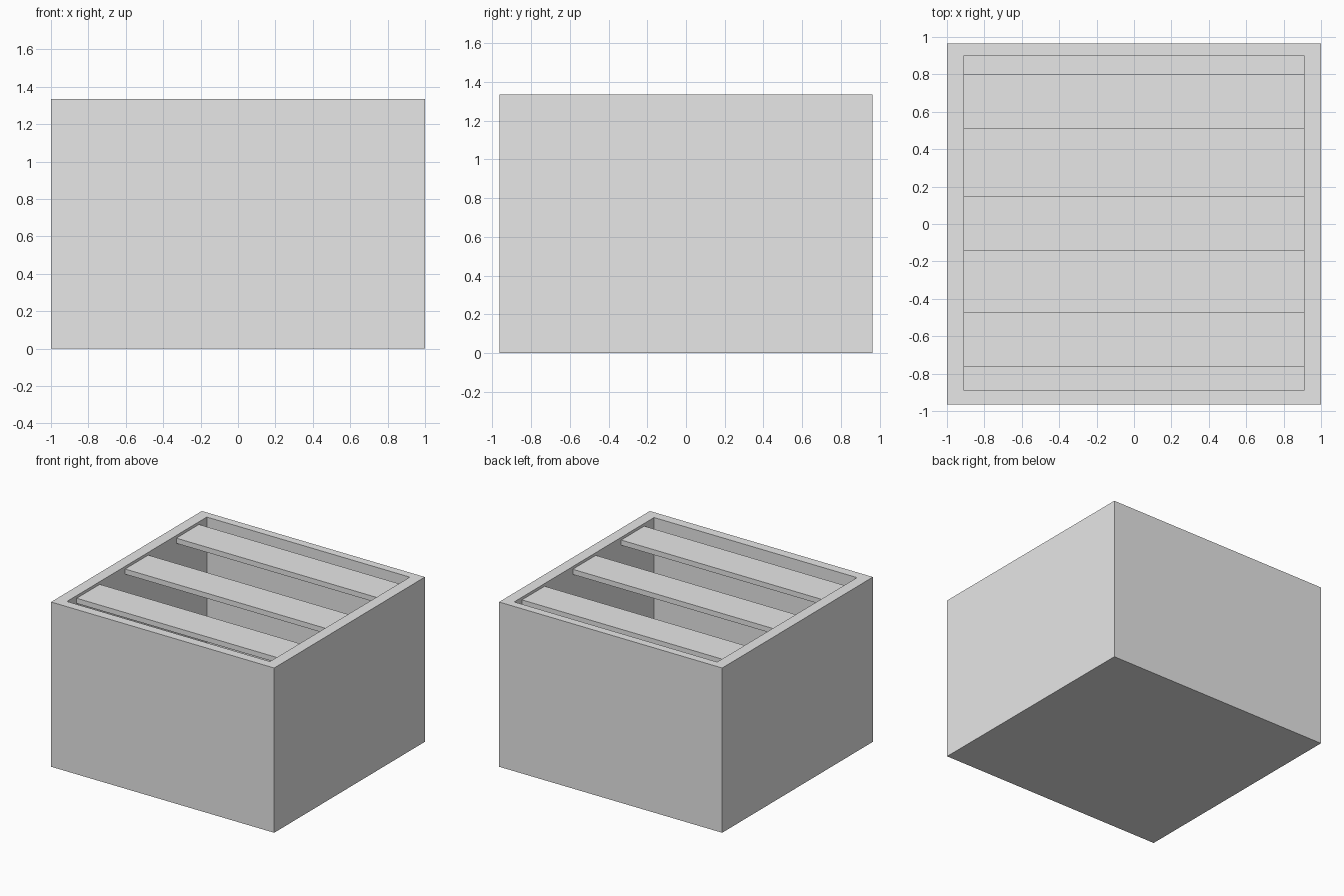
import bpy
import bmesh
from mathutils import Matrix, Vector

cube = bpy.data.objects.get("Cube")
if cube:
    bpy.data.objects.remove(cube, do_unlink=True)

grey = bpy.data.materials.new("light_grey")
grey.use_nodes = True
colour = (0.8, 0.8, 0.8, 1)
grey.diffuse_color = colour
grey.node_tree.nodes["Principled BSDF"].inputs["Base Color"].default_value = colour


def box(name, low, high):
    """Axis-aligned box between two corners."""
    low, high = Vector(low), Vector(high)
    bm = bmesh.new()
    bmesh.ops.create_cube(bm, size=1, matrix=Matrix.Translation((low + high) / 2)
                          @ Matrix.Diagonal((*(high - low), 1)))
    mesh = bpy.data.meshes.new(name)
    bm.to_mesh(mesh)
    bm.free()
    mesh.materials.append(grey)
    obj = bpy.data.objects.new(name, mesh)
    bpy.context.collection.objects.link(obj)
    return obj


HEIGHT = 1.335
HALF_Y = 0.965
INNER_X = 0.91
INNER_FRONT, INNER_BACK = -0.89, 0.9
FLOOR = 0.08

# Open crate: a solid box whose top is inset to the rim and pushed down to the floor
crate = box("crate", (-1, -HALF_Y, 0), (1, HALF_Y, HEIGHT))
bm = bmesh.new()
bm.from_mesh(crate.data)
top = max(bm.faces, key=lambda f: f.calc_center_median().z)
bmesh.ops.inset_region(bm, faces=[top], thickness=0.05)
for v in top.verts:
    v.co.x = INNER_X if v.co.x > 0 else -INNER_X
    v.co.y = INNER_BACK if v.co.y > 0 else INNER_FRONT
walls = bmesh.ops.extrude_discrete_faces(bm, faces=[top])
for v in walls["faces"][0].verts:
    v.co.z = FLOOR
bmesh.ops.recalc_face_normals(bm, faces=bm.faces)
bm.to_mesh(crate.data)
bm.free()

# Three slats spanning the opening just below the rim
SLAT_TOP = HEIGHT - 0.022
for name, front, back in (("front_slat", -0.765, -0.47),
                          ("middle_slat", -0.145, 0.15),
                          ("back_slat", 0.51, 0.8)):
    box(name, (-INNER_X, front, SLAT_TOP - 0.042), (INNER_X, back, SLAT_TOP))
